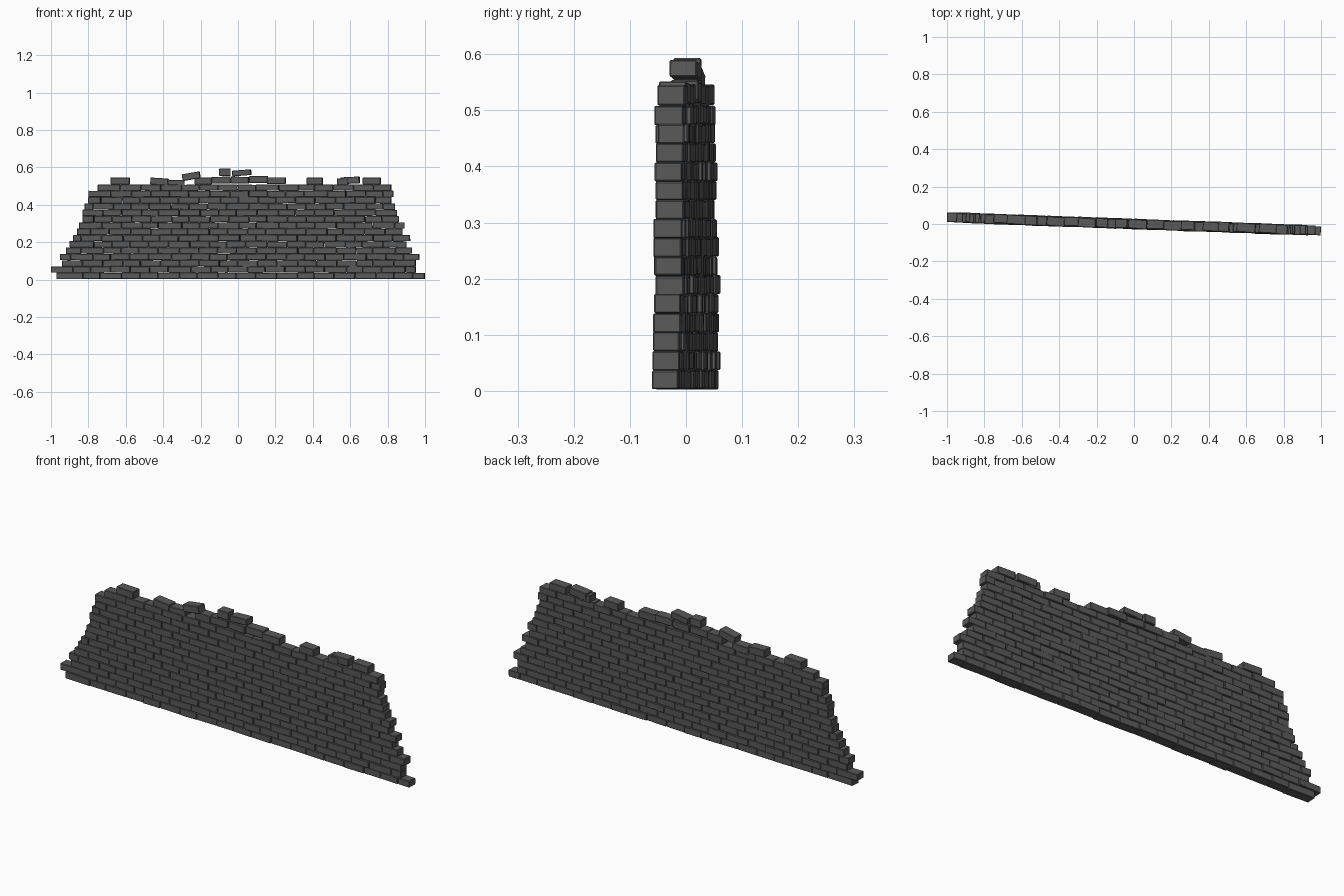
import bpy, bmesh, math, random
from mathutils import Matrix, Vector, Euler

if "Cube" in bpy.data.objects:
    bpy.data.objects.remove(bpy.data.objects["Cube"])

random.seed(7)
SLOPE = -0.036              # the wall runs slightly askew in plan
PITCH, HEIGHT, DEPTH = 0.0337, 0.0330, 0.049
YAW = math.atan(SLOPE)

# dark stone grey
stone = bpy.data.materials.new("dark_stone")
stone.diffuse_color = (0.1, 0.1, 0.1, 1)
stone.use_nodes = True
stone.node_tree.nodes["Principled BSDF"].inputs["Base Color"].default_value = stone.diffuse_color


def add_brick(bm, x, z, length, height=HEIGHT, tilt=0.0, yaw=0.0, dy=0.0, depth=DEPTH):
    """One brick centred on the wall line at x, with small rotations."""
    rot = Euler((0, -tilt, YAW + yaw)).to_matrix().to_4x4()
    m = (Matrix.Translation(Vector((x, SLOPE * x + dy, z))) @ rot
         @ Matrix.Diagonal((length, depth, height, 1)))
    bmesh.ops.create_cube(bm, size=1, matrix=m)


def finish(bm, name):
    mesh = bpy.data.meshes.new(name)
    bm.to_mesh(mesh)
    bm.free()
    mesh.materials.append(stone)
    ob = bpy.data.objects.new(name, mesh)
    bpy.context.collection.objects.link(ob)
    # worn, chamfered brick edges
    bev = ob.modifiers.new("chamfer", 'BEVEL')
    bev.width, bev.segments = 0.0022, 1
    return ob


# Left and right end of every course, stepping inward with height
lefts = [-.97, -1.0, -.94, -.95, -.92, -.90, -.88, -.86, -.85, -.83, -.83, -.82, -.80, -.80, -.75]
rights = [.999, .95, .95, .97, .93, .90, .92, .88, .89, .86, .85, .84, .82, .83, .82]

# Full courses in running bond
for row, (a, b) in enumerate(zip(lefts, rights)):
    bm = bmesh.new()
    z = 0.020 + PITCH * row
    # regular joints, staggered by half a brick on alternate courses
    step = 0.104
    joints = [k * step + (row % 2) * step / 2 + random.uniform(-.012, .012)
              for k in range(-10, 11)]
    joints = [a] + [j for j in joints if a + .04 < j < b - .04] + [b]
    for i, (p, q) in enumerate(zip(joints, joints[1:])):
        first, last = i == 0, i == len(joints) - 2
        p += 0 if first else 0.0005
        q -= 0 if last else 0.0005
        calm = 0.3 if row == 0 else 1
        add_brick(bm, (p + q) / 2, z + random.uniform(-.001, .001) * calm, q - p,
                  HEIGHT + random.uniform(0, .002),
                  random.uniform(-.02, .02) * calm, random.uniform(-.03, .03),
                  random.uniform(-.003, .003), DEPTH + random.uniform(-.002, .003))
    finish(bm, f"brick_course_{row + 1:02d}")

# Broken top course: x, z, length, tilt
bm = bmesh.new()
for x, z, length, tilt in [
        (-.63, .528, .10, 0), (-.42, .525, .095, -.06), (-.33, .515, .09, .02),
        (-.25, .553, .095, .17), (-.185, .528, .09, 0), (-.09, .532, .10, .02),
        (.01, .532, .095, -.02), (.11, .536, .10, 0), (.205, .529, .10, 0),
        (.41, .527, .085, 0), (.56, .522, .06, -.05), (.60, .531, .10, .05),
        (.715, .527, .095, 0)]:
    add_brick(bm, x, z, length, height=.036, tilt=tilt, yaw=random.uniform(-.06, .06),
              dy=random.uniform(-.003, .003))
finish(bm, "broken_top_course")

# Loose bricks lying on the summit
bm = bmesh.new()
add_brick(bm, -.07, .574, .062, .038, yaw=.03)
add_brick(bm, .02, .571, .10, .030, tilt=.08, yaw=-.05)
finish(bm, "loose_top_bricks")
